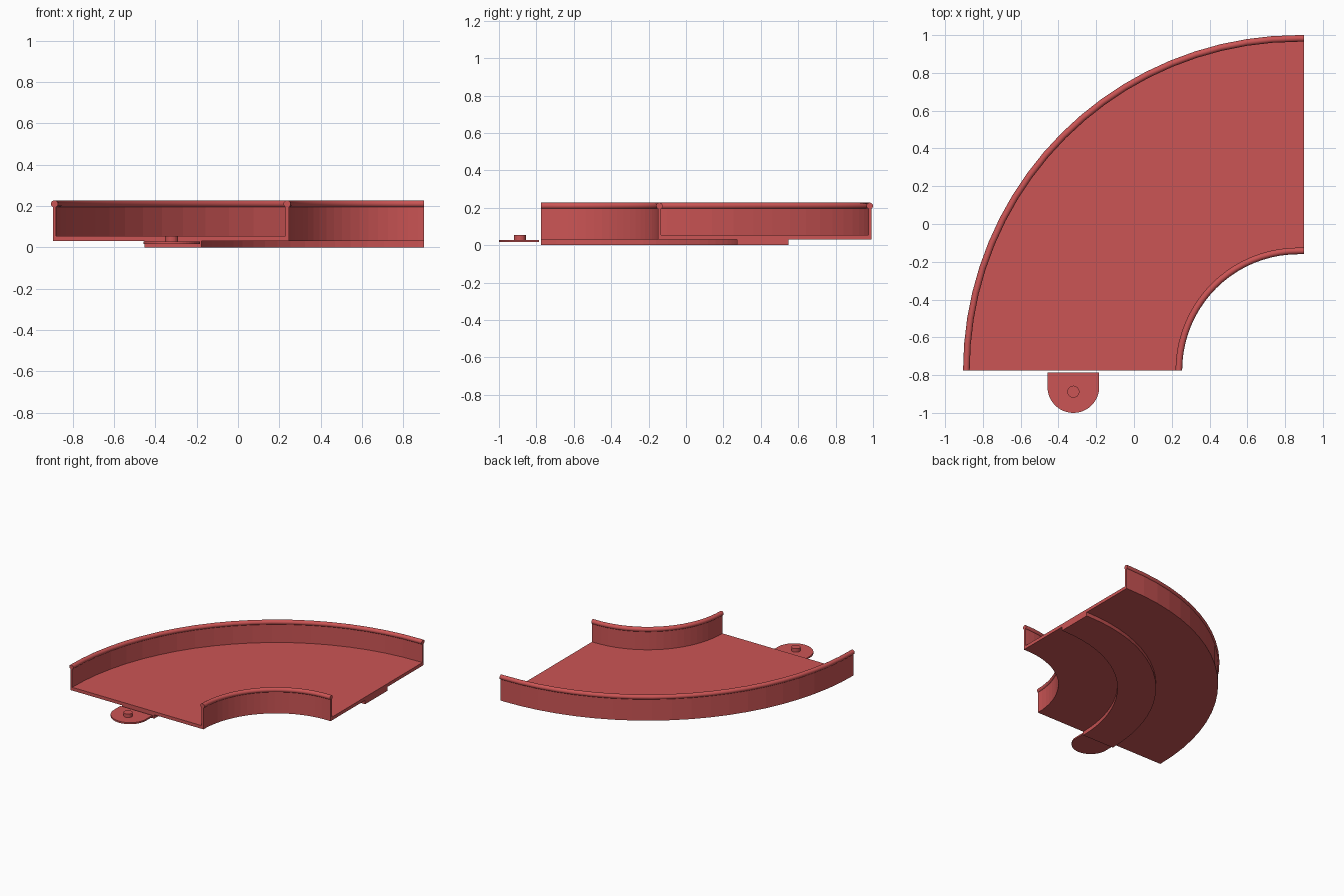
import bpy, bmesh
from math import sin, cos, pi

cube = bpy.data.objects.get("Cube")
if cube:
    bpy.data.objects.remove(cube)

red = bpy.data.materials.new("soft_red")
red.use_nodes = True
colour = (0.6, 0.09, 0.09, 1)
red.diffuse_color = colour
red.node_tree.nodes["Principled BSDF"].inputs["Base Color"].default_value = colour

CX, CY, END_X, STEPS = 0.87, -0.775, 0.9, 20
OUTER, INNER = 1.7575, 0.6325        # wall centre radii
RIM_Z, RIM_R, HALF_WALL = 0.21, 0.0175, 0.008


def finish(name, bm):
    bmesh.ops.recalc_face_normals(bm, faces=bm.faces)
    mesh = bpy.data.meshes.new(name)
    bm.to_mesh(mesh)
    bm.free()
    mesh.materials.append(red)
    obj = bpy.data.objects.new(name, mesh)
    bpy.context.collection.objects.link(obj)
    return obj


def sweep(name, profile):
    """Sweep a closed (radius, height) profile round the quarter bend."""
    bm = bmesh.new()
    stations = [(END_X, pi / 2)]     # short straight lead-in
    stations += [(CX, pi / 2 * (1 + i / STEPS)) for i in range(STEPS + 1)]
    rings = [[bm.verts.new((x + r * cos(a), CY + r * sin(a), z)) for r, z in profile]
             for x, a in stations]
    n = len(profile)
    for a, b in zip(rings, rings[1:]):
        for i in range(n):
            j = (i + 1) % n
            bm.faces.new((a[i], a[j], b[j], b[i]))
    bm.faces.new(rings[0])
    bm.faces.new(rings[-1])
    return finish(name, bm)


def extrude_outline(name, outline, z0, z1):
    bm = bmesh.new()
    face = bm.faces.new([bm.verts.new((x, y, z0)) for x, y in outline])
    top = bmesh.ops.extrude_face_region(bm, geom=[face], use_keep_orig=True)["geom"]
    verts = [v for v in top if isinstance(v, bmesh.types.BMVert)]
    bmesh.ops.translate(bm, verts=verts, vec=(0, 0, z1 - z0))
    return finish(name, bm)


def arc(cx, cy, r, start, end, n):
    return [(cx + r * cos(start + (end - start) * i / n),
             cy + r * sin(start + (end - start) * i / n)) for i in range(n + 1)]


# U-shaped channel: floor and two upright walls
w = HALF_WALL
sweep("curved_channel", [
    (INNER - w, 0.03), (OUTER + w, 0.03), (OUTER + w, RIM_Z), (OUTER - w, RIM_Z),
    (OUTER - w, 0.055), (INNER + w, 0.055), (INNER + w, RIM_Z), (INNER - w, RIM_Z)])

# Rounded rims along the wall tops
for name, radius in (("outer_rim", OUTER), ("inner_rim", INNER)):
    rim = sweep(name, arc(radius, RIM_Z, RIM_R, 0, 2 * pi, 16)[:-1])
    rim.data.shade_smooth()
    rim.data.set_sharp_from_angle(angle=0.6)

# Raised band under the floor
sweep("underside_band", [(1.047, 0), (1.322, 0), (1.322, 0.03), (1.047, 0.03)])

# Connector tab with its locating pin
TAB_X, TAB_R = -0.321, 0.137
tab = [(TAB_X + TAB_R, -0.786), (TAB_X - TAB_R, -0.786)]
tab += arc(TAB_X, -0.863, TAB_R, pi, 2 * pi, 24)
extrude_outline("connector_tab", tab, 0.016, 0.028)
extrude_outline("connector_pin", arc(TAB_X, -0.888, 0.032, 0, 2 * pi, 24)[:-1], 0.02, 0.055)
